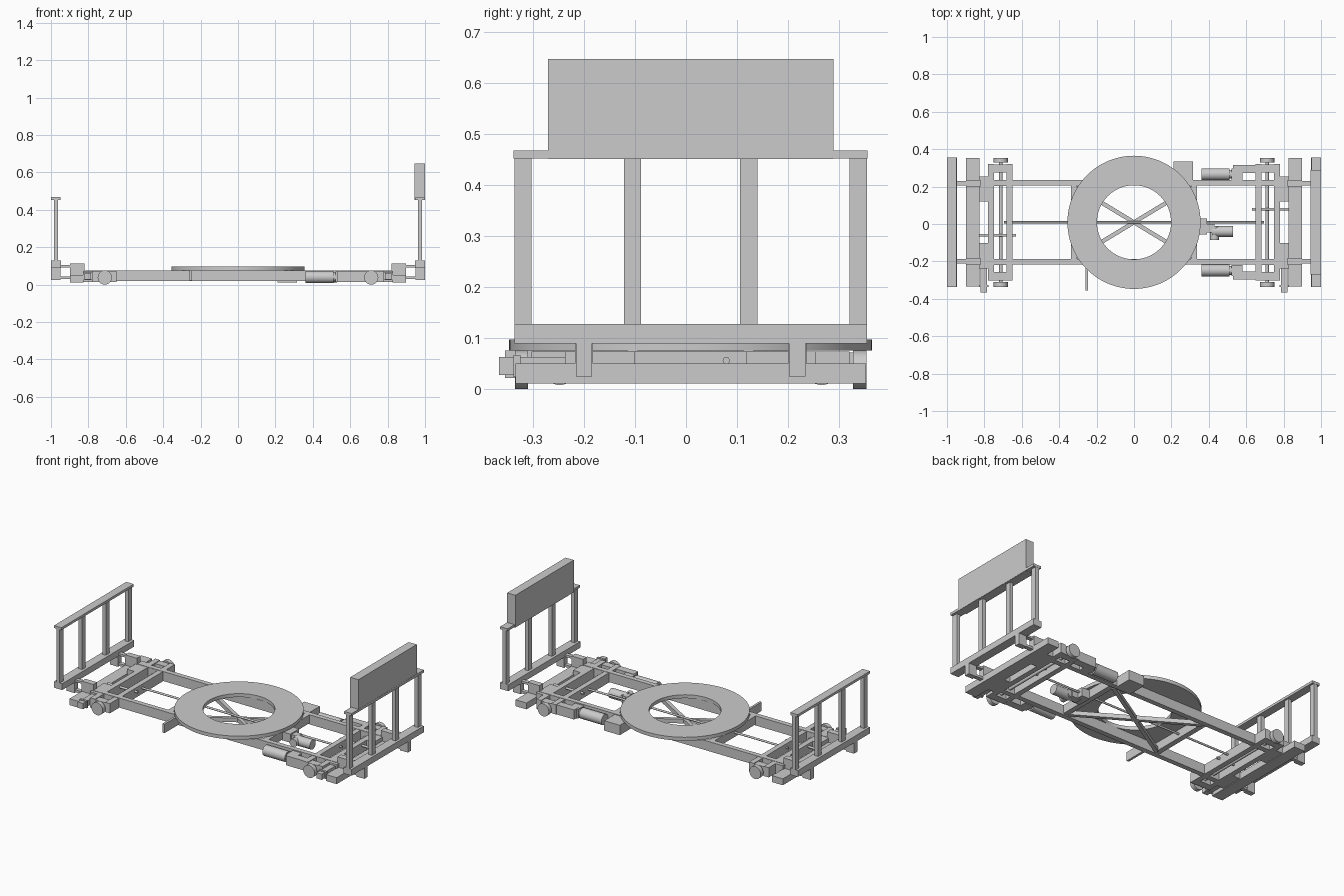
import bpy, bmesh
from math import pi, atan2, hypot, cos, sin
from mathutils import Matrix, Vector

if "Cube" in bpy.data.objects:
    bpy.data.objects.remove(bpy.data.objects["Cube"])

C = 0.009  # the frame's centreline in y


def finish(name, bm):
    bmesh.ops.recalc_face_normals(bm, faces=bm.faces)
    me = bpy.data.meshes.new(name)
    bm.to_mesh(me)
    bm.free()
    ob = bpy.data.objects.new(name, me)
    bpy.context.collection.objects.link(ob)
    return ob


def box(name, x, y, z):
    """Box from (min, max) pairs."""
    lo, hi = zip(*(sorted(p) for p in (x, y, z)))
    bm = bmesh.new()
    bmesh.ops.create_cube(bm, size=1)
    for v in bm.verts:
        v.co = Vector([hi[i] if v.co[i] > 0 else lo[i] for i in range(3)])
    return finish(name, bm)


def rod(name, a, b, r, seg=32):
    """Cylinder between two points."""
    a, b = Vector(a), Vector(b)
    m = Matrix.Translation((a + b) / 2) @ (b - a).to_track_quat('Z', 'Y').to_matrix().to_4x4()
    bm = bmesh.new()
    bmesh.ops.create_cone(bm, cap_ends=True, segments=seg, radius1=r, radius2=r,
                          depth=(b - a).length, matrix=m)
    for f in bm.faces:
        f.smooth = len(f.verts) == 4
    for e in bm.edges:
        e.smooth = all(f.smooth for f in e.link_faces)
    return finish(name, bm)


def ring(name, r_out, r_in, z0, z1, seg=96):
    bm = bmesh.new()
    prof = [(r_in, z0), (r_out, z0), (r_out, z1), (r_in, z1)]
    rows = [[bm.verts.new((r * cos(2 * pi * i / seg), C + r * sin(2 * pi * i / seg), z))
             for r, z in prof] for i in range(seg)]
    for i in range(seg):
        a, b = rows[i], rows[(i + 1) % seg]
        for k in range(4):
            n = (k + 1) % 4
            bm.faces.new((a[k], a[n], b[n], b[k])).smooth = bool(k % 2)
    for e in bm.edges:
        e.smooth = all(f.smooth for f in e.link_faces) or e.link_faces[0].normal.length < 0
    return finish(name, bm)


def around(d, half):
    return (C + d - half, C + d + half)


# Turntable ring
ring("turntable_ring", 0.356, 0.198, 0.076, 0.097)

# Long rails, cross beams and diagonal braces
for s in (-1, 1):
    box("long_rail", (-0.83, 0.83), around(s * 0.211, 0.015), (0.018, 0.076))
    box("cross_beam", (s * 0.305, s * 0.337), around(0, 0.2), (0.025, 0.076))
    brace = box("diagonal_brace", (-0.36, 0.36), (-0.011, 0.011), (0.02, 0.045))
    brace.location.y = C
    brace.rotation_euler.z = s * atan2(0.2, 0.33)

# Central drive shaft
rod("drive_shaft", (-0.695, C, 0.05), (0.695, C, 0.05), 0.006, 16)

for s in (-1, 1):
    # Wheel carriage at each end
    for x in (0.665, 0.765):
        box("carriage_beam", (s * (x - 0.016), s * (x + 0.016)), around(0, 0.312), (0.015, 0.074))
    rod("wheel_axle", (s * 0.712, C - 0.32, 0.038), (s * 0.712, C + 0.32, 0.038), 0.009, 16)
    rod("adjusting_rod", (s * 0.63, C + s * 0.07, 0.056), (s * 0.83, C + s * 0.07, 0.056), 0.007, 16)
    for t in (-1, 1):
        box("axle_bearing", (s * 0.675, s * 0.755), around(t * 0.288, 0.022), (0.015, 0.07))
        box("carriage_tie", (s * 0.675, s * 0.755), around(t * 0.211, 0.016), (0.015, 0.074))
        rod("wheel", (s * 0.712, C + t * 0.319, 0.038), (s * 0.712, C + t * 0.345, 0.038), 0.038)
        box("spacer_block", (s * 0.78, s * 0.83), around(t * 0.178, 0.068), (0.015, 0.074))
    # Side pin with collar
    box("side_pin", (s * 0.785, s * 0.82), (-0.367, -0.235), (0.028, 0.063))
    box("side_pin_collar", (s * 0.779, s * 0.828), (-0.338, -0.325), (0.024, 0.067))

    # End bumper beam with arms carrying the guard rail
    box("end_beam", (s * 0.825, s * 0.898), around(0, 0.344), (0.011, 0.05))
    for t in (-1, 1):
        box("arm_block", (s * 0.82, s * 0.898), around(t * 0.209, 0.018), (0.045, 0.112))
        box("upper_arm", (s * 0.89, s * 0.955), around(t * 0.209, 0.012), (0.092, 0.105))
        box("lower_arm", (s * 0.89, s * 0.955), around(t * 0.209, 0.012), (0.03, 0.044))
        box("guard_bracket", (s * 0.948, s * 1.0), around(t * 0.209, 0.016), (0.025, 0.095))
    box("guard_lower_beam", (s * 0.946, s * 1.0), around(0, 0.346), (0.09, 0.128))
    for y in (-0.329, -0.114, 0.114, 0.329):
        box("guard_post", (s * 0.962, s * 0.985), around(y, 0.017), (0.12, 0.46))
    box("guard_top_rail", (s * 0.95, s * 1.0), around(0, 0.347), (0.453, 0.468))

# Control panel above one guard rail
box("control_panel", (0.944, 0.999), around(0, 0.28), (0.452, 0.648))

# Travel motors with gearboxes
for t in (-1, 1):
    rod("travel_motor", (0.36, C + t * 0.257, 0.04), (0.51, C + t * 0.257, 0.04), 0.032)
    rod("motor_neck", (0.505, C + t * 0.257, 0.04), (0.54, C + t * 0.257, 0.04), 0.024)
    box("motor_gearbox", (0.52, 0.58), around(t * 0.257, 0.03), (0.014, 0.07))
    box("gearbox_mount", (0.53, 0.66), around(t * 0.285, 0.022), (0.014, 0.072))

# Turntable motor
rod("turntable_motor", (0.42, -0.04, 0.04), (0.53, -0.04, 0.04), 0.029)
rod("turntable_gear_case", (0.43, -0.085, 0.04), (0.43, -0.01, 0.04), 0.024)
box("turntable_gearbox", (0.37, 0.43), (-0.045, 0.0), (0.015, 0.065))
box("turntable_motor_mount", (0.335, 0.39), (-0.055, 0.03), (0.02, 0.072))

# Side box and side lever plate
box("side_box", (0.21, 0.315), (0.215, 0.335), (0.012, 0.072))
box("side_lever_plate", (-0.26, -0.246), (-0.355, -0.19), (0.022, 0.076))
